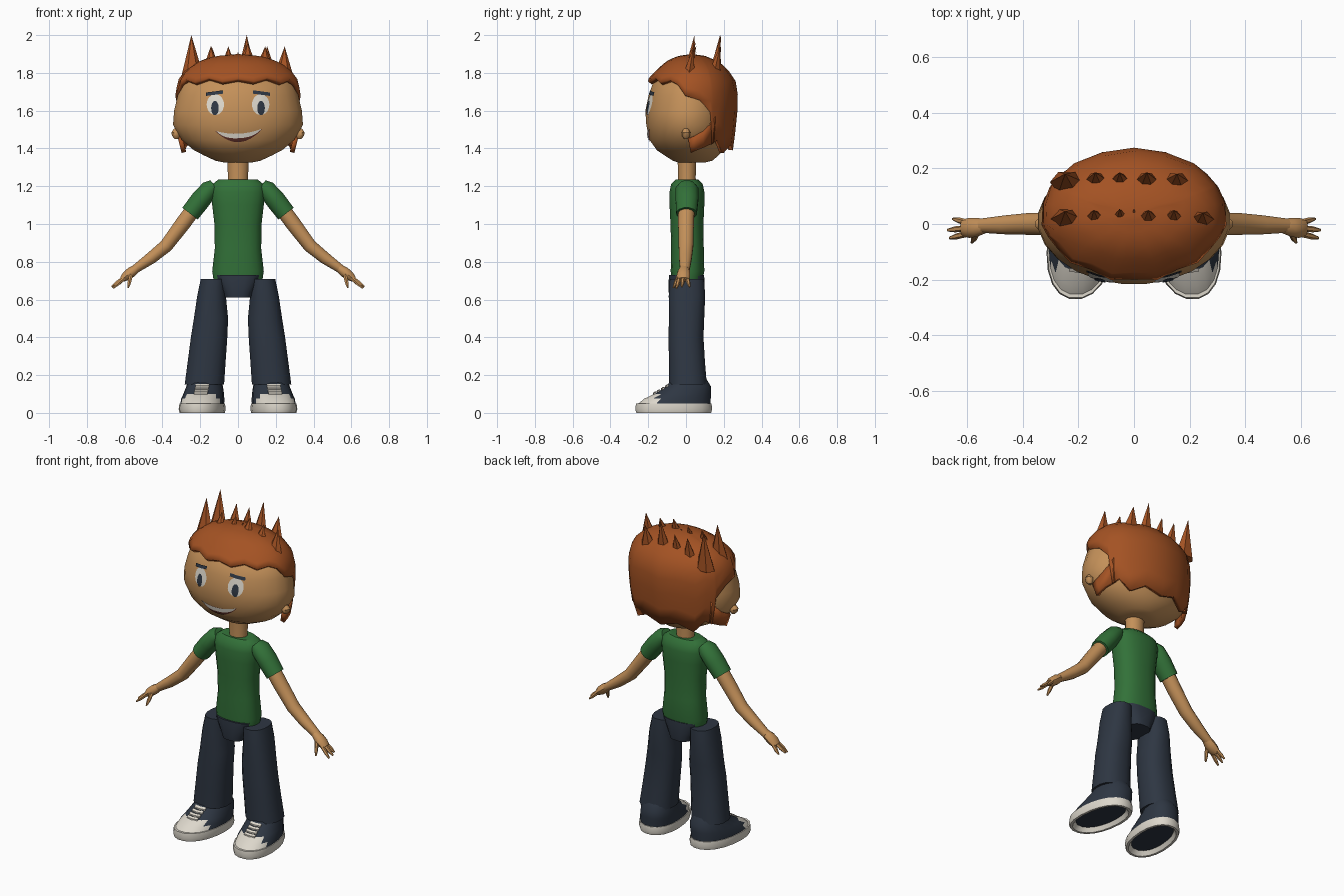
import bpy, bmesh, math
from mathutils import Vector
from mathutils.bvhtree import BVHTree

if "Cube" in bpy.data.objects:
    bpy.data.objects.remove(bpy.data.objects["Cube"])


def colour(name, r, g, b):
    m = bpy.data.materials.new(name)
    m.diffuse_color = (r, g, b, 1)
    m.use_nodes = True
    m.node_tree.nodes["Principled BSDF"].inputs["Base Color"].default_value = m.diffuse_color
    return m


SKIN = colour("skin", .55, .28, .10)
HAIR = colour("hair_auburn", .37, .085, .017)
GREEN = colour("shirt_green", .032, .165, .04)
DENIM = colour("denim", .027, .037, .055)
WHITE = colour("off_white", .72, .68, .60)
MOUTH = colour("mouth_red", .11, .028, .02)
SIDES = ((1, "left"), (-1, "right"))


def finish(name, verts, faces, mats, rule=None, angle=40, recalc=True):
    """Make an object; rule(centre, normal) picks the material index."""
    bm = bmesh.new()
    vs = [bm.verts.new(v) for v in verts]
    for f in faces:
        bm.faces.new([vs[i] for i in f])
    bmesh.ops.remove_doubles(bm, verts=bm.verts, dist=1e-5)
    if recalc:
        bmesh.ops.recalc_face_normals(bm, faces=bm.faces)
    bm.normal_update()
    if rule:
        for f in bm.faces:
            f.material_index = rule(f.calc_center_median(), f.normal)
    me = bpy.data.meshes.new(name)
    bm.to_mesh(me)
    bm.free()
    ob = bpy.data.objects.new(name, me)
    bpy.context.collection.objects.link(ob)
    for m in mats:
        me.materials.append(m)
    if angle:
        bpy.ops.object.select_all(action='DESELECT')
        ob.select_set(True)
        bpy.context.view_layer.objects.active = ob
        bpy.ops.object.shade_smooth_by_angle(angle=math.radians(angle))
    return ob


def loft(name, sections, mats, n=16, s=1, tilt=False, power=1.0, rule=None, shear=0, angle=40):
    """Skin elliptical sections (x, y, z, r_across, r_depth); tilt follows the path."""
    verts, faces = [], []
    for k, (x, y, z, ra, rd) in enumerate(sections):
        u = Vector((1, 0, 0))
        if tilt:
            a, b = sections[max(k - 1, 0)], sections[min(k + 1, len(sections) - 1)]
            u = Vector((b[2] - a[2], 0, a[0] - b[0])).normalized()
        for i in range(n):
            t = 2 * math.pi * (i + .5) / n
            c, d = math.cos(t), math.sin(t)
            c, d = (math.copysign(abs(q) ** power, q) for q in (c, d))
            p = Vector((x, y, z)) + u * ra * c + Vector((0, rd * d, 0))
            verts.append((s * (p.x - shear * p.y), p.y, p.z))
    for k in range(len(sections) - 1):
        for i in range(n):
            j = (i + 1) % n
            faces.append((k * n + i, k * n + j, (k + 1) * n + j, (k + 1) * n + i))
    faces += [tuple(range(n)), tuple(range(len(verts) - n, len(verts)))]
    return finish(name, verts, faces, mats, rule, angle)


def sheet(name, cols, mat, angle=40):
    """Surface through columns of points, each column running upwards."""
    r = len(cols[0])
    verts = [p for c in cols for p in c]
    faces = [(i * r + j, (i + 1) * r + j, (i + 1) * r + j + 1, i * r + j + 1)
             for i in range(len(cols) - 1) for j in range(r - 1)]
    bm_faces = [f for f in faces]
    return finish(name, verts, bm_faces, [mat], angle=angle, recalc=False)


def fb(z, rx, front, back):
    return (0, (front + back) / 2, z, rx, (back - front) / 2)


# Head and neck
head = loft("head", [fb(*v) for v in (
    (1.325, .07, -.04, .10), (1.335, .12, -.07, .14), (1.36, .175, -.11, .17),
    (1.39, .235, -.155, .20), (1.445, .30, -.195, .22), (1.525, .347, -.212, .235),
    (1.60, .341, -.217, .24), (1.68, .322, -.20, .24), (1.75, .298, -.175, .22),
    (1.81, .20, -.11, .15), (1.84, .06, -.02, .06))], [SKIN], n=24)
loft("neck", [(0, .005, 1.18, .058, .05), (0, .005, 1.25, .055, .048),
              (0, .005, 1.36, .06, .052)], [SKIN], n=12)
for s, side in SIDES:
    loft(side + "_ear", [(.325, 0, 1.45, .01, .01), (.328, 0, 1.465, .022, .022),
                         (.33, 0, 1.485, .025, .025), (.328, 0, 1.505, .012, .012)], [SKIN], n=8, s=s)

# Face plates laid on the head
tree = BVHTree.FromPolygons([v.co for v in head.data.vertices],
                            [tuple(p.vertices) for p in head.data.polygons])


def plate(name, x, half, low, high, mat, lift):
    cols = []
    for i in range(13):
        u = -math.cos(math.pi * i / 12)
        col = []
        for j in range(5):
            z = low(u) + (high(u) - low(u)) * j / 4
            hit = tree.ray_cast(Vector((x + half * u, -1, z)), Vector((0, 1, 0)))[0]
            col.append((hit.x, hit.y - lift, hit.z))
        cols.append(col)
    sheet(name, cols, mat)


def oval(name, x, z, rx, rz, mat, lift):
    h = lambda u: rz * math.sqrt(max(0, 1 - u * u))
    plate(name, x, rx, lambda u: z - h(u), lambda u: z + h(u), mat, lift)


for s, side in SIDES:
    oval(side + "_eye_white", s * .12, 1.632, .046, .055, WHITE, .003)
    oval(side + "_pupil", s * .122, 1.614, .02, .038, DENIM, .006)
    plate(side + "_brow", s * .125, .045, lambda u: 1.684 - s * .006 * u,
          lambda u: 1.702 - s * .006 * u, DENIM, .008)
lip = lambda u: 1.478 + .02 * u * u + .006 * u
plate("mouth", .005, .125, lambda u: lip(u) - .045 * (1 - u * u), lip, MOUTH, .004)
plate("teeth", .005, .12, lambda u: lip(u) - .024 * (1 - u ** 4), lip, WHITE, .007)

# Hair shell: outline table (height, half width, front, back)
OUTLINE = ((1.36, .295, -.16, .245), (1.45, .318, -.20, .255), (1.55, .33, -.21, .27),
           (1.68, .335, -.215, .275), (1.76, .322, -.208, .262), (1.80, .295, -.17, .235),
           (1.84, .25, -.13, .20), (1.87, .19, -.09, .15), (1.89, .11, -.04, .10),
           (1.90, 0, .03, .03))


def hair_point(deg, z):
    for a, b in zip(OUTLINE, OUTLINE[1:]):
        if z <= b[0] + 1e-6:
            t = (z - a[0]) / (b[0] - a[0])
            _, rx, f, k = (p + (q - p) * t for p, q in zip(a, b))
            break
    a = math.radians(deg)
    return (rx * math.sin(a), (f + k) / 2 - (k - f) / 2 * math.cos(a), z)


HEIGHTS = (0, .2, .4, .58, .72, .82, .89, .94, .98, 1)
EDGE = {0: 1.77, 15: 1.755, 30: 1.775, 45: 1.75, 60: 1.765, 72: 1.74, 82: 1.68, 101: 1.655,
        115: 1.59, 118: 1.42, 128: 1.445, 140: 1.375, 160: 1.42, 180: 1.39}
angles = sorted(set(EDGE) | {-a for a in EDGE})
shells = [sheet("hair_cap", [[hair_point(a, EDGE[abs(a)] + (1.9 - EDGE[abs(a)]) * t)
                              for t in HEIGHTS] for a in angles], HAIR)]
for s, side in SIDES:
    lock = [(86, 1.376, 1.45), (95, 1.39, 1.465), (106, 1.405, 1.49), (122, 1.43, 1.57)]
    shells.append(sheet(side + "_hair_lock", [[hair_point(s * a, lo + (hi - lo) * t)
                  for t in (0, .5, 1)] for a, lo, hi in lock[::s]], HAIR))
for ob in shells:
    m = ob.modifiers.new("thickness", 'SOLIDIFY')
    m.thickness, m.offset = .025, -1

# Hair spikes: (x, y, base height, radius, tip height)
SPIKES = ((-.24, .015, 1.76, .065, 2.0), (-.14, .02, 1.85, .036, 1.94), (-.05, .025, 1.87, .026, 1.94),
          (0, .025, 1.88, .012, 1.91), (.05, .02, 1.87, .036, 1.96), (.14, .02, 1.85, .038, 1.94),
          (.24, .01, 1.76, .06, 1.94),
          (-.24, .15, 1.76, .062, 2.0), (-.135, .155, 1.81, .042, 1.94), (-.05, .155, 1.83, .035, 1.94),
          (.045, .155, 1.83, .042, 2.0), (.15, .15, 1.80, .052, 1.94))
for k, (x, y, z, r, tip) in enumerate(SPIKES):
    ring = [(x + r * math.cos(2 * math.pi * i / 6), y + .7 * r * math.sin(2 * math.pi * i / 6), z)
            for i in range(6)]
    finish("hair_spike_%02d" % (k + 1), ring + [(x * 1.03, y + .03, tip)],
           [(i, (i + 1) % 6, 6) for i in range(6)] + [tuple(range(6))], [HAIR], angle=0)

# Shirt and pelvis
loft("shirt", [(0, .005, .70, .13, .083), (0, .008, .75, .138, .09), (0, .008, .87, .124, .087),
               (0, .005, 1.0, .126, .088), (0, .005, 1.10, .138, .093), (0, .005, 1.17, .146, .093),
               (0, .005, 1.21, .138, .085), (0, .005, 1.235, .105, .06)], [GREEN], n=20, power=.85)
loft("pelvis", [(0, .003, .61, .072, .092), (0, .003, .64, .082, .096), (0, .003, .70, .115, .096),
                (0, .003, .73, .122, .094)], [DENIM], n=16, power=.7)

for s, side in SIDES:
    # Sleeve, arm, hand
    loft(side + "_sleeve", [(.125, .005, 1.205, .035, .045), (.15, .005, 1.185, .05, .062),
                            (.20, .005, 1.125, .055, .062), (.254, .003, 1.055, .053, .056)],
         [GREEN], n=12, s=s, tilt=True)
    loft(side + "_arm", [(.22, .003, 1.10, .042, .045), (.29, 0, 1.005, .042, .043),
                         (.38, 0, .885, .037, .04), (.46, -.003, .82, .033, .035),
                         (.55, -.006, .757, .023, .026)], [SKIN], n=12, s=s, tilt=True)
    loft(side + "_palm", [(.535, -.008, .767, .022, .026), (.565, -.012, .745, .029, .034),
                          (.592, -.014, .724, .027, .036), (.615, -.014, .706, .015, .03)],
         [SKIN], n=10, s=s, tilt=True)
    for name, a, b in (("thumb", (.565, -.035, .735), (.582, -.066, .662)),
                       ("index", (.60, -.036, .716), (.662, -.05, .66)),
                       ("middle", (.602, -.015, .718), (.669, -.022, .668)),
                       ("little", (.60, .006, .716), (.65, .018, .668))):
        path = [tuple(p + (q - p) * t for p, q in zip(a, b)) + (r, r)
                for t, r in ((0, .011), (.6, .011), (1, .005))]
        loft(side + "_" + name, path, [SKIN], n=6, s=s, tilt=True)

    # Trouser leg
    loft(side + "_trouser_leg", [(.13, .005, .71, .068, .092), (.14, .005, .62, .077, .098),
                                 (.143, .003, .50, .092, .095), (.153, 0, .40, .098, .094),
                                 (.166, .005, .27, .102, .097), (.178, .01, .15, .106, .102)],
         [DENIM], n=16, s=s, power=.85)

    # Shoe: hollow-bottomed sole, upper with toe cap, laces
    loft(side + "_sole", [(.183, -.065, .025, .09, .165), (.183, -.065, 0, .103, .185),
                          (.183, -.065, 0, .117, .20), (.183, -.065, .02, .122, .206),
                          (.183, -.065, .05, .118, .202)], [WHITE, DENIM], n=20, s=s, shear=.1,
         power=.9, rule=lambda c, n: int(n.z < -.9 and c.z > .01))
    loft(side + "_shoe", [(.183, -.064, .045, .114, .196), (.182, -.045, .075, .112, .178),
                          (.18, -.018, .10, .106, .152), (.178, .015, .14, .096, .118),
                          (.178, .015, .19, .08, .088)], [DENIM, WHITE], n=20, s=s, shear=.1,
         power=.9, rule=lambda c, n: int(c.y < -.165 and c.z < .095))
    for k, (y, z) in enumerate(((-.168, .104), (-.147, .116), (-.124, .129), (-.102, .143))):
        w = .036
        x = .18 - .1 * y
        pts = [(s * (x + dx * w), y + dy * .006 - .002 + abs(dx) * .006, z + dy * .004 + dz)
               for dz in (-.004, .005) for dx, dy in ((-1, -1), (0, -1), (1, -1), (1, 1), (0, 1), (-1, 1))]
        finish("%s_lace_%d" % (side, k + 1), pts, [tuple(range(6)), tuple(range(6, 12))] +
               [(i, (i + 1) % 6, (i + 1) % 6 + 6, i + 6) for i in range(6)], [WHITE], angle=0)
